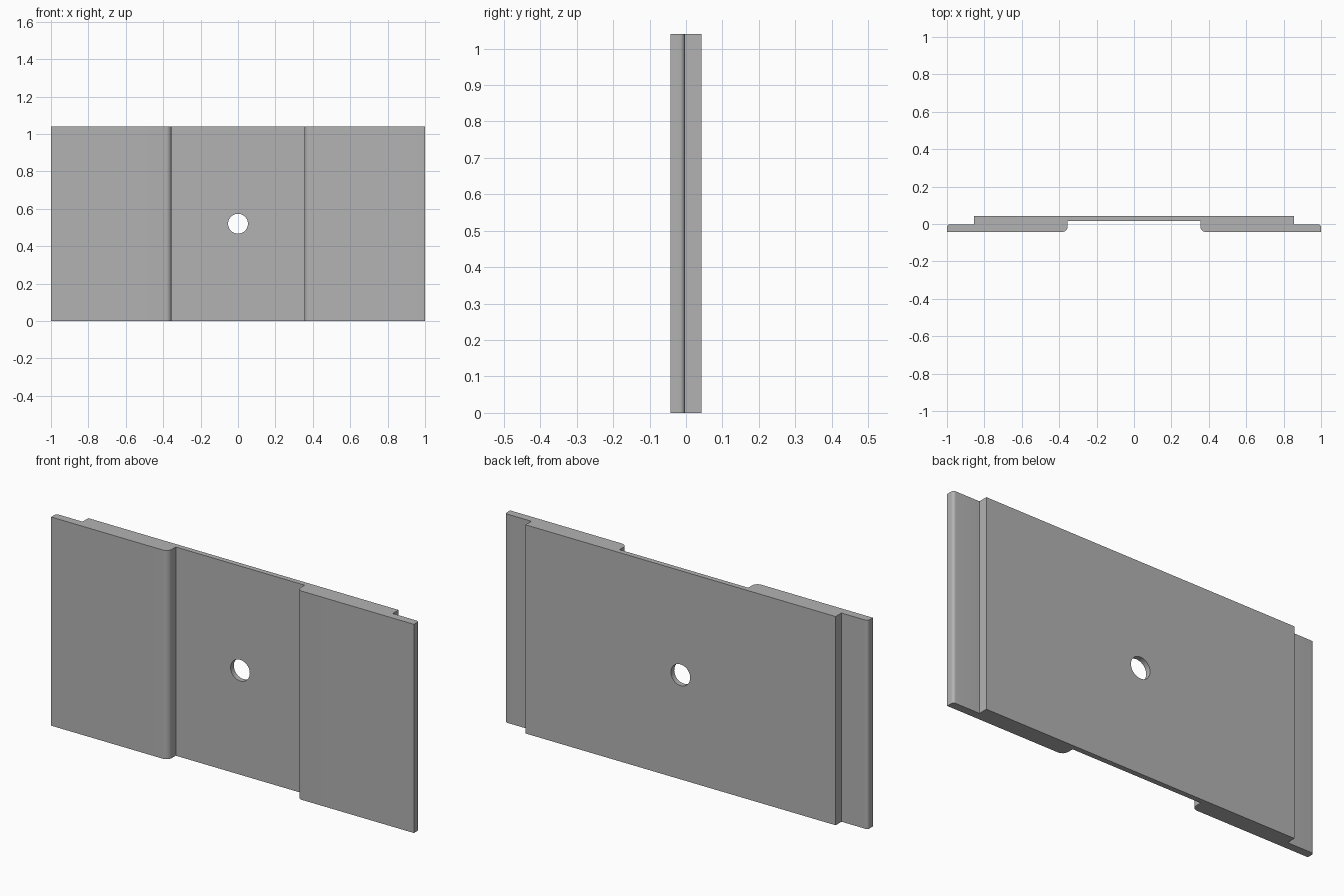
import bpy
import bmesh
from math import cos, sin, radians

HEIGHT = 1.04
FRONT, BACK = -0.043, 0.043
SHOULDER = -0.003      # rear face of the thin side flanges
GROOVE = 0.017         # floor of the wide front groove

cube = bpy.data.objects.get("Cube")
if cube:
    bpy.data.objects.remove(cube, do_unlink=True)

grey = bpy.data.materials.new("plain grey")
grey.use_nodes = True
colour = (0.45, 0.45, 0.45, 1)
grey.diffuse_color = colour
grey.node_tree.nodes["Principled BSDF"].inputs["Base Color"].default_value = colour


def fillet(cx, cy, r, start, end, steps=8):
    """Points of a rounded corner, swept between two angles."""
    angles = [radians(start + (end - start) * i / steps) for i in range(steps + 1)]
    return [(cx + r * cos(a), cy + r * sin(a)) for a in angles]


# Right half of the cross-section, from groove centre round to the back
groove_r, edge_r = 0.03, 0.014
half = [(0.355, GROOVE)]
half += fillet(0.355 + groove_r, FRONT + groove_r, groove_r, 180, 270)
half += [(1.0, FRONT)]
half += fillet(1.0 - edge_r, SHOULDER - edge_r, edge_r, 0, 90)
half += [(0.855, SHOULDER), (0.855, BACK)]
profile = half + [(-x, y) for x, y in reversed(half)]

# Plate: extrude the cross-section upward
bm = bmesh.new()
face = bm.faces.new([bm.verts.new((x, y, 0)) for x, y in profile])
swept = bmesh.ops.extrude_face_region(bm, geom=[face])
top = [v for v in swept["geom"] if isinstance(v, bmesh.types.BMVert)]
bmesh.ops.translate(bm, verts=top, vec=(0, 0, HEIGHT))
bmesh.ops.recalc_face_normals(bm, faces=bm.faces)
mesh = bpy.data.meshes.new("grooved_plate")
bm.to_mesh(mesh)
bm.free()
mesh.materials.append(grey)
plate = bpy.data.objects.new("grooved_plate", mesh)
bpy.context.collection.objects.link(plate)

# Central bolt hole
bpy.ops.mesh.primitive_cylinder_add(vertices=48, radius=0.053, depth=0.3,
                                    location=(0, 0, HEIGHT / 2),
                                    rotation=(radians(90), 0, 0))
cutter = bpy.context.object
cutter.name = "hole_cutter"
cutter.data.materials.append(grey)
cut = plate.modifiers.new("bolt_hole", "BOOLEAN")
cut.operation = "DIFFERENCE"
cut.solver = "EXACT"
cut.object = cutter

bpy.ops.object.select_all(action="DESELECT")
plate.select_set(True)
bpy.context.view_layer.objects.active = plate
bpy.ops.object.modifier_apply(modifier=cut.name)
bpy.data.objects.remove(cutter, do_unlink=True)
bpy.ops.object.shade_smooth_by_angle(angle=radians(30))
